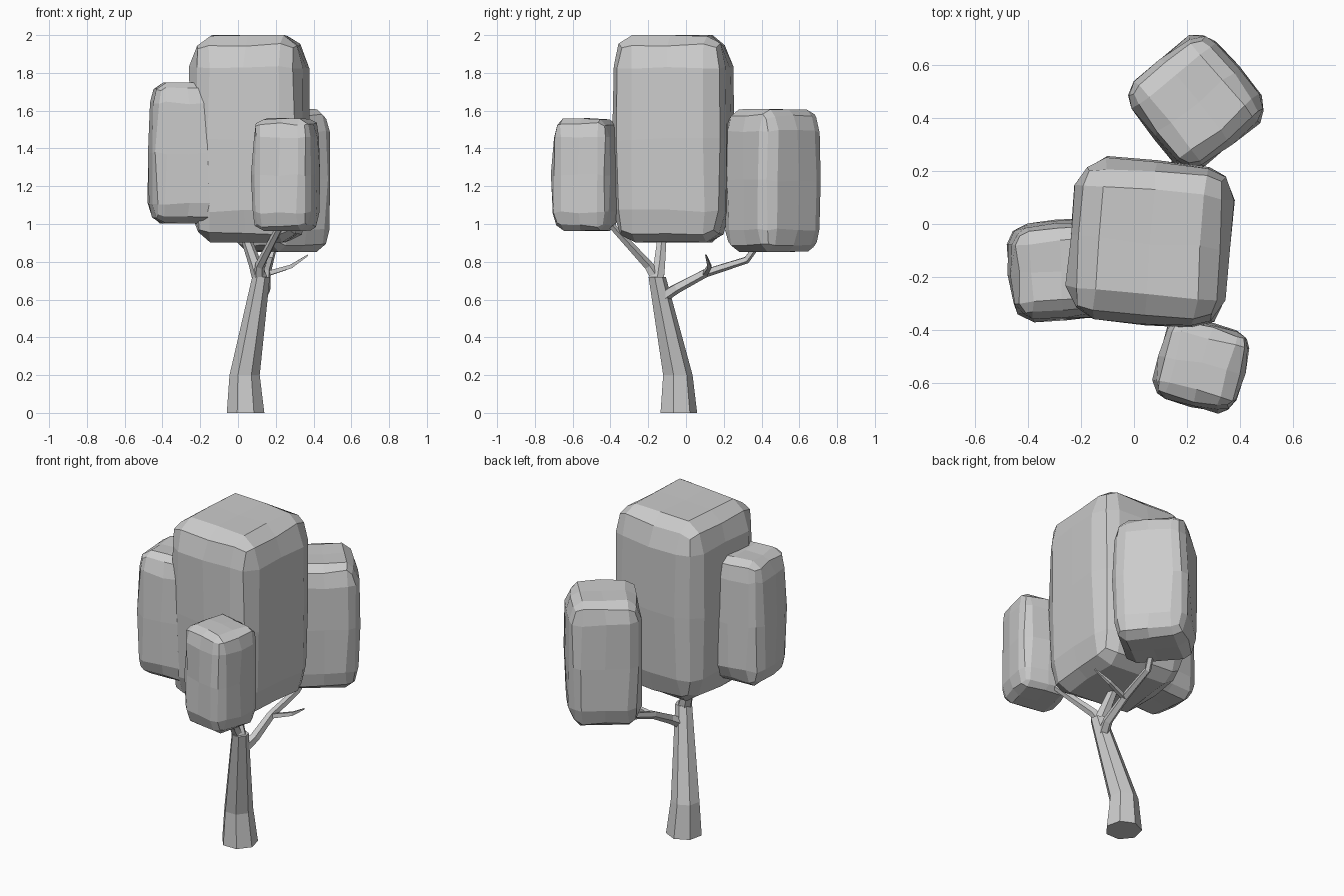
import bpy, bmesh, math, random
from mathutils import Vector, Matrix

if "Cube" in bpy.data.objects:
    bpy.data.objects.remove(bpy.data.objects["Cube"])

random.seed(4)


def finish(bm, name):
    bmesh.ops.recalc_face_normals(bm, faces=bm.faces)
    mesh = bpy.data.meshes.new(name)
    bm.to_mesh(mesh)
    bm.free()
    obj = bpy.data.objects.new(name, mesh)
    bpy.context.collection.objects.link(obj)
    return obj


def crown(name, center, half, rz, angle, taper=0.0, wobble=0.008):
    """Rounded, slightly irregular foliage block made from a gridded cube."""
    bm = bmesh.new()
    bmesh.ops.create_cube(bm, size=4)
    bmesh.ops.subdivide_edges(bm, edges=bm.edges[:], cuts=3, use_grid_fill=True)
    radius = (half[0] * 0.34, half[1] * 0.34, rz)
    top = half[2] - 0.003
    spin = Matrix.Rotation(math.radians(angle), 3, 'Z')
    for v in bm.verts:
        steps = [round(c) for c in v.co]
        extremes = sum(abs(s) == 2 for s in steps)
        pull = (0, 0, 0.3, 0.42)[extremes]
        p = Vector()
        for i, s in enumerate(steps):
            size = (0, half[i] - radius[i], half[i] - pull * radius[i])[abs(s)]
            p[i] = math.copysign(size, s) if s else 0
        # gentle bulge at the middle of each side
        nx, ny, nz = (p[i] / half[i] for i in range(3))
        k = (1 - 0.05 * nz * nz) * (1 + taper * nz)
        p.x *= k * (1 - 0.05 * ny * ny)
        p.y *= k * (1 - 0.05 * nx * nx)
        jitter = Vector([random.uniform(-wobble, wobble) for _ in range(3)])
        p += jitter
        p.z = max(-top, min(half[2], p.z))
        v.co = spin @ p + Vector(center)
    return finish(bm, name)


def limb(name, points, sides, level=False):
    """Faceted tapering tube through (x, y, z, radius) points."""
    bm = bmesh.new()
    pos = [Vector(p[:3]) for p in points]
    rings = []
    for i, p in enumerate(pos):
        d = pos[min(i + 1, len(pos) - 1)] - pos[max(i - 1, 0)]
        rot = Matrix.Identity(3)
        if not level:
            rot = Vector((0, 0, 1)).rotation_difference(d).to_matrix()
        ring = []
        for k in range(sides):
            a = 2 * math.pi * (k + 0.5) / sides - math.pi / 2
            ring.append(bm.verts.new(
                p + rot @ Vector((math.cos(a), math.sin(a), 0)) * points[i][3]))
        rings.append(ring)
    for a, b in zip(rings, rings[1:]):
        for k in range(sides):
            n = (k + 1) % sides
            bm.faces.new((a[k], a[n], b[n], b[k]))
    bm.faces.new(rings[0][::-1])
    bm.faces.new(rings[-1])
    return finish(bm, name)


# foliage blocks
crown("main_crown", (0.06, -0.072, 1.45), (0.307, 0.312, 0.55), 0.17, -5, 0.015)
crown("left_crown", (-0.275, -0.175, 1.375), (0.195, 0.187, 0.375), 0.11, 4, -0.03)
crown("back_crown", (0.235, 0.46, 1.23), (0.208, 0.212, 0.38), 0.12, 39)
crown("front_crown", (0.255, -0.53, 1.26), (0.165, 0.162, 0.30), 0.10, -14)

# leaning trunk
limb("trunk", [(0.04, -0.043, 0, 0.102), (0.035, -0.047, 0.2, 0.082),
               (0.122, -0.155, 0.72, 0.048)], 7, level=True)

# branches into the foliage
limb("main_branch", [(0.122, -0.155, 0.69, 0.042), (0.09, -0.14, 0.79, 0.034),
                     (0.015, -0.12, 1.0, 0.024)], 6)
limb("front_branch", [(0.11, -0.14, 0.68, 0.034), (0.115, -0.2, 0.78, 0.026),
                      (0.24, -0.42, 1.02, 0.018)], 5)
limb("back_branch", [(0.115, -0.13, 0.61, 0.033), (0.145, -0.05, 0.66, 0.028),
                     (0.15, 0.1, 0.74, 0.024), (0.17, 0.32, 0.81, 0.02),
                     (0.2, 0.4, 0.92, 0.017)], 5)

# bare twig
limb("twig", [(0.15, 0.1, 0.735, 0.018), (0.28, 0.125, 0.775, 0.014),
              (0.37, 0.105, 0.835, 0.005)], 4)
